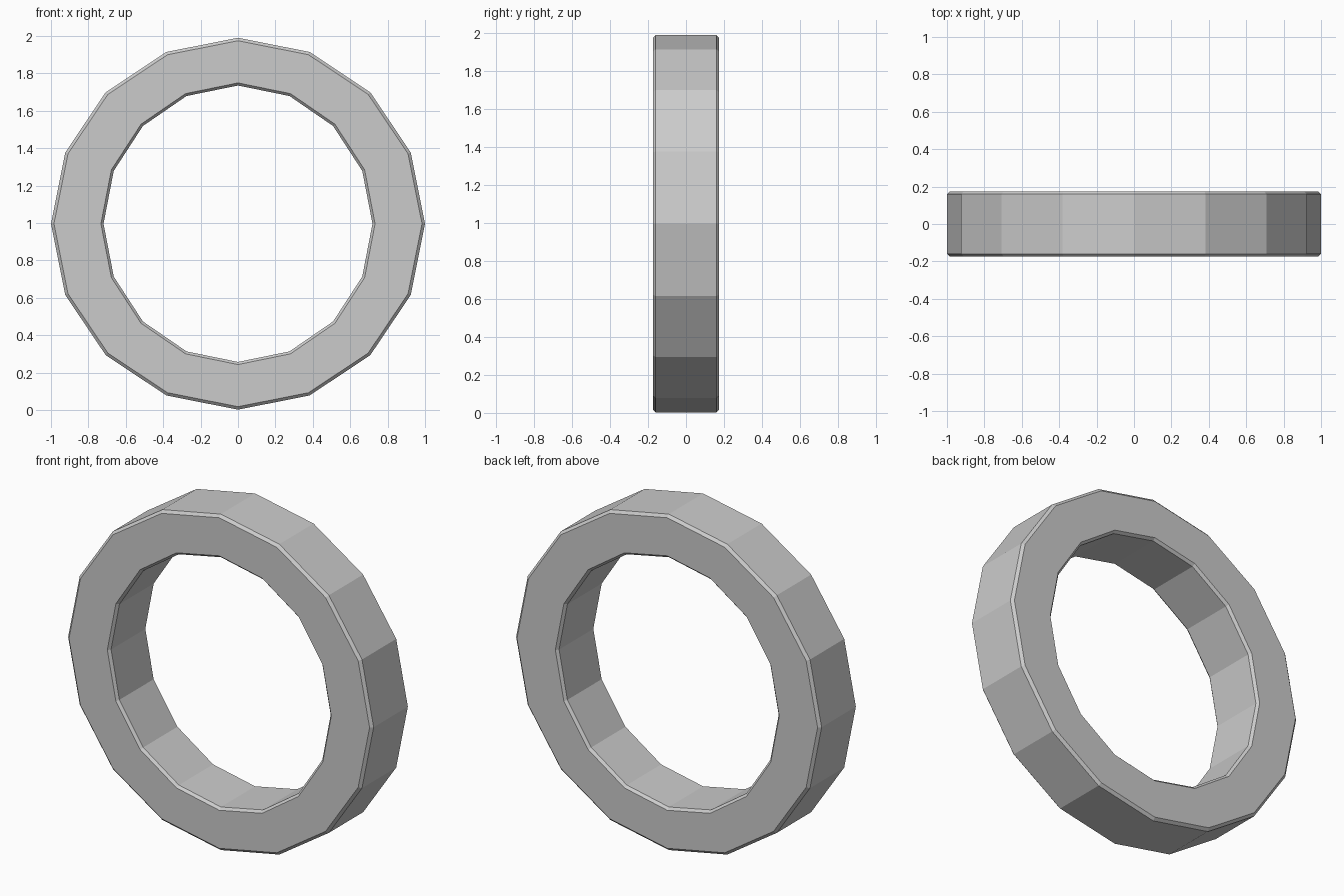
import bpy, bmesh
from math import sin, cos, tau

if "Cube" in bpy.data.objects:
    bpy.data.objects.remove(bpy.data.objects["Cube"])

SIDES = 16
CENTRE_Z = 0.996

# Chamfered cross-section: (radius along x, radius along z, y)
half = [(0.719, 0.739, 0.160), (0.733, 0.753, 0.175),
        (0.984, 0.978, 0.175), (1.000, 0.994, 0.160)]
profile = half + [(rx, rz, -y) for rx, rz, y in reversed(half)]

# Sweep the section around the y axis to make a closed ring
bm = bmesh.new()
loops = []
for i in range(SIDES):
    a = tau * i / SIDES
    loops.append([bm.verts.new((rx * cos(a), y, CENTRE_Z + rz * sin(a)))
                  for rx, rz, y in profile])
n = len(profile)
for i in range(SIDES):
    p, q = loops[i], loops[(i + 1) % SIDES]
    for j in range(n):
        k = (j + 1) % n
        bm.faces.new((p[j], p[k], q[k], q[j]))
bmesh.ops.recalc_face_normals(bm, faces=bm.faces)

mesh = bpy.data.meshes.new("ring")
bm.to_mesh(mesh)
bm.free()
ring = bpy.data.objects.new("ring", mesh)
bpy.context.collection.objects.link(ring)
